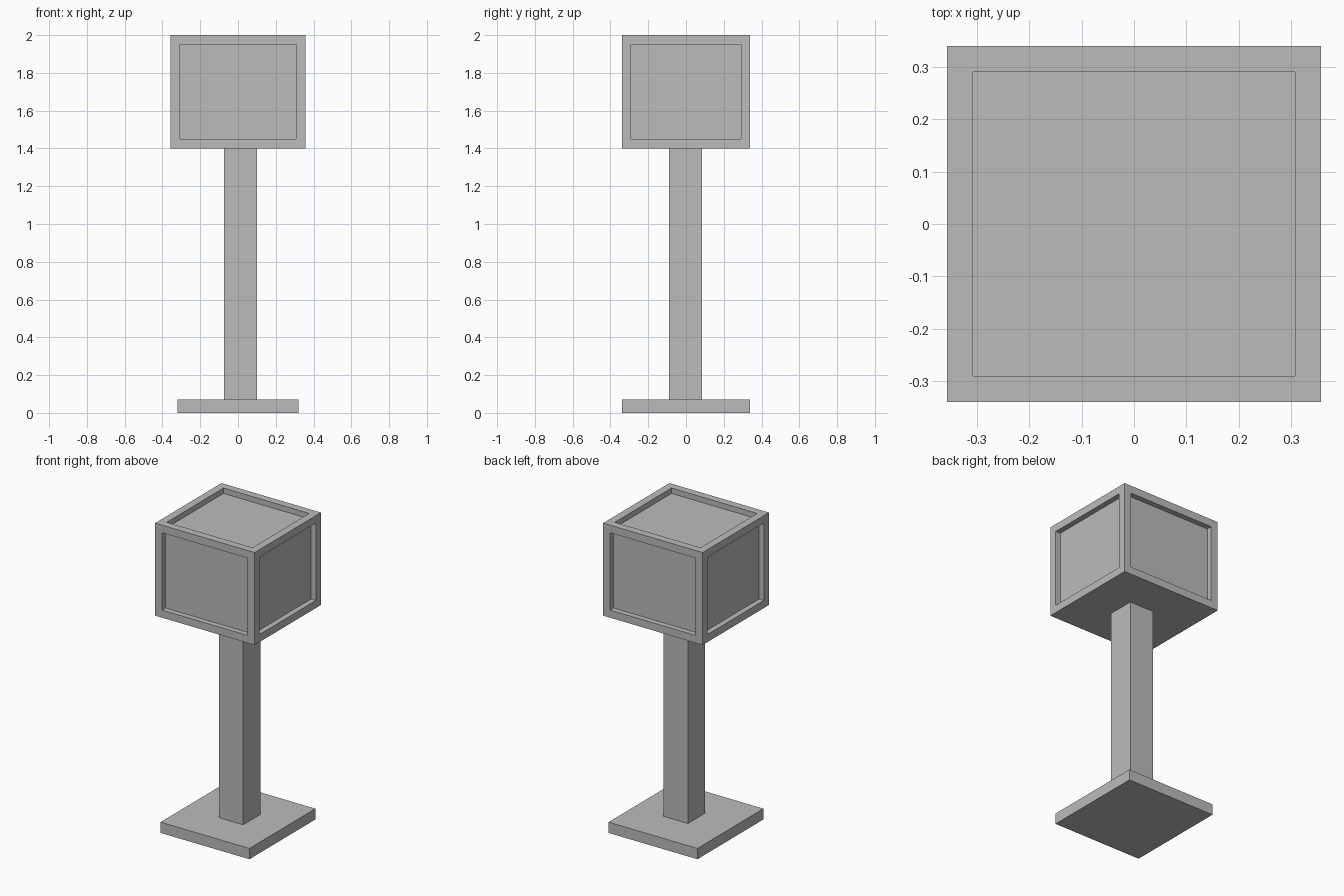
import bpy
import bmesh
from mathutils import Vector

cube = bpy.data.objects.get("Cube")
if cube:
    bpy.data.objects.remove(cube, do_unlink=True)

# Single plain grey
grey = bpy.data.materials.new("plain grey")
grey.use_nodes = True
grey.diffuse_color = (0.5, 0.5, 0.5, 1)
grey.node_tree.nodes["Principled BSDF"].inputs["Base Color"].default_value = (0.5, 0.5, 0.5, 1)


def box(name, low, high, border=0, recess=0):
    """Box between two corners; a border sinks a panel into every face but the bottom."""
    low, high = Vector(low), Vector(high)
    bm = bmesh.new()
    bmesh.ops.create_cube(bm, size=1)
    bmesh.ops.scale(bm, vec=high - low, verts=bm.verts)
    bmesh.ops.translate(bm, vec=(low + high) / 2, verts=bm.verts)
    if border:
        bm.normal_update()
        panels = [f for f in bm.faces if f.normal.z > -0.5]
        bmesh.ops.inset_individual(bm, faces=panels, thickness=border)
        # Extrude each framed panel straight inward
        for panel in panels:
            normal = panel.normal.copy()
            new = bmesh.ops.extrude_discrete_faces(bm, faces=[panel])["faces"][0]
            bmesh.ops.translate(bm, vec=-normal * recess, verts=new.verts)
    mesh = bpy.data.meshes.new(name)
    bm.to_mesh(mesh)
    bm.free()
    mesh.materials.append(grey)
    obj = bpy.data.objects.new(name, mesh)
    bpy.context.collection.objects.link(obj)
    return obj


# Foot plate, slightly offset post, and the framed box on top
box("base_plate", (-0.319, -0.338, 0), (0.319, 0.338, 0.07))
box("post", (-0.074, -0.09, 0.07), (0.10, 0.086, 1.4))
box("panelled_head", (-0.357, -0.34, 1.4), (0.357, 0.34, 2.0), border=0.07, recess=0.035)
